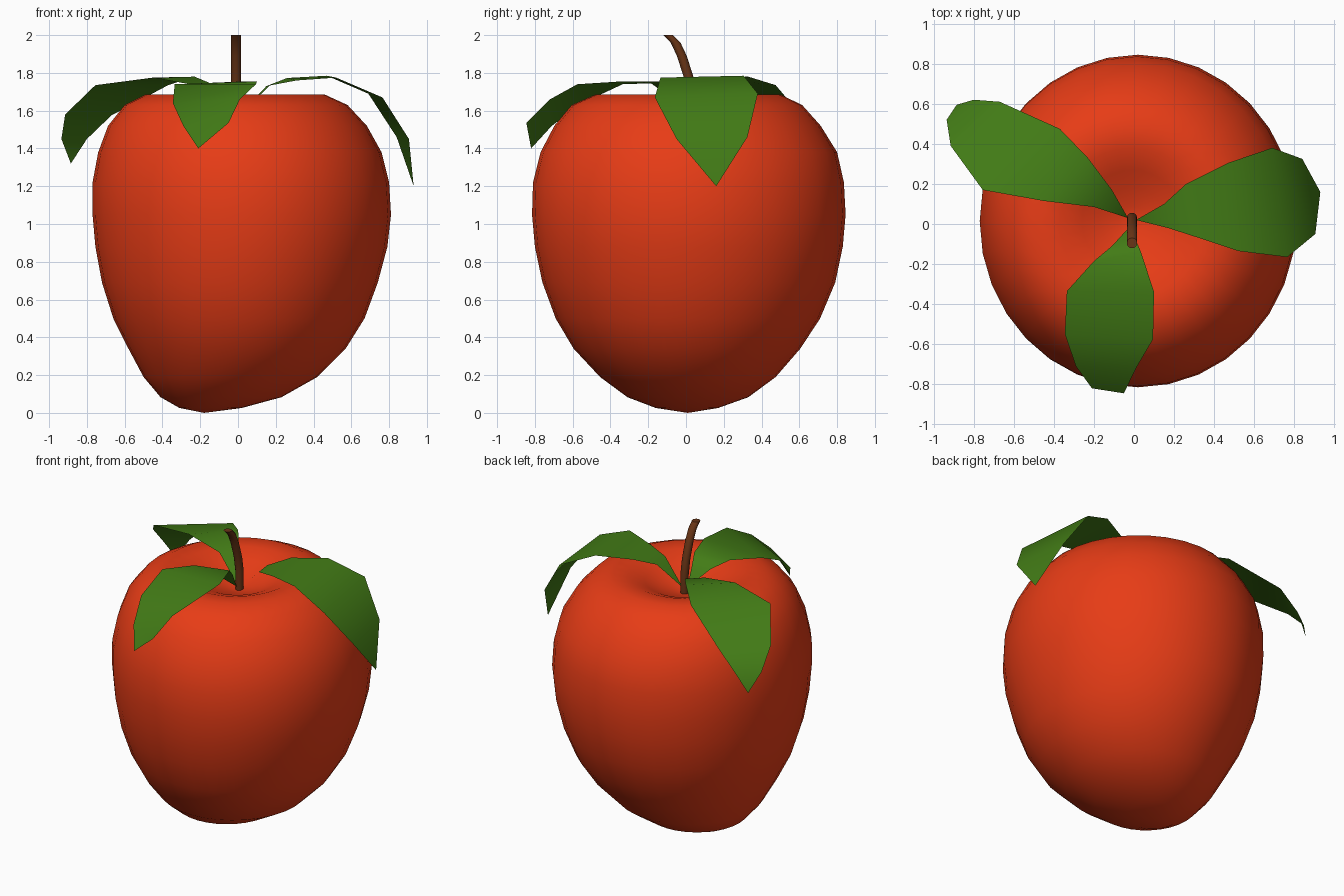
import bpy, bmesh
from math import cos, sin, pi


def material(name, rgb):
    m = bpy.data.materials.new(name)
    m.diffuse_color = (*rgb, 1)
    return m


def finish(bm, name, mat, recalc=True, sharp=False):
    if recalc:
        bmesh.ops.recalc_face_normals(bm, faces=bm.faces[:])
    for f in bm.faces:
        f.smooth = not (sharp and len(f.verts) > 4)
    if sharp:
        for f in bm.faces:
            if len(f.verts) > 4:
                for e in f.edges:
                    e.smooth = False
    me = bpy.data.meshes.new(name)
    bm.to_mesh(me)
    bm.free()
    me.materials.append(mat)
    ob = bpy.data.objects.new(name, me)
    bpy.context.collection.objects.link(ob)
    return ob


def loft(bm, rings, sides):
    """Bridge level elliptical rings given as (cx, cy, z, rx, ry)."""
    loops = []
    for cx, cy, z, rx, ry in rings:
        loops.append([bm.verts.new((cx + rx * cos(2 * pi * i / sides),
                                    cy + ry * sin(2 * pi * i / sides), z))
                      for i in range(sides)])
    for a, b in zip(loops, loops[1:]):
        for i in range(sides):
            j = (i + 1) % sides
            bm.faces.new((a[i], a[j], b[j], b[i]))
    return loops


def fan(bm, loop, tip):
    v = bm.verts.new(tip)
    for i in range(len(loop)):
        bm.faces.new((loop[i], loop[(i + 1) % len(loop)], v))


red = material("fruit_red", (0.80, 0.045, 0.008))
green = material("leaf_green", (0.055, 0.20, 0.008))
brown = material("stem_brown", (0.14, 0.035, 0.008))

# Fruit body: lopsided bottom, wide shoulders, dimple on top
body = [
    (-0.145, 0.005, 0.026, 0.165, 0.165), (-0.09, 0.01, 0.083, 0.32, 0.32),
    (-0.04, 0.01, 0.19, 0.46, 0.465), (-0.005, 0.005, 0.34, 0.575, 0.60),
    (0.005, 0.01, 0.50, 0.665, 0.70), (0.01, 0.015, 0.69, 0.73, 0.775),
    (0.018, 0.015, 0.88, 0.773, 0.815), (0.02, 0.015, 1.05, 0.79, 0.83),
    (0.015, 0.013, 1.22, 0.785, 0.823), (0.01, 0.015, 1.38, 0.75, 0.785),
    (-0.003, 0.008, 1.52, 0.685, 0.705), (-0.01, 0.005, 1.63, 0.59, 0.61),
    (-0.015, 0.01, 1.685, 0.475, 0.49), (-0.012, 0.01, 1.68, 0.36, 0.37),
    (-0.01, 0.015, 1.635, 0.25, 0.255), (-0.01, 0.02, 1.59, 0.16, 0.16),
    (-0.01, 0.02, 1.565, 0.07, 0.07),
]
bm = bmesh.new()
loops = loft(bm, body, 32)
fan(bm, loops[0], (-0.18, 0.01, 0))
fan(bm, loops[-1], (-0.01, 0.02, 1.55))
finish(bm, "fruit", red)

# Curved stem with a level cut top
bm = bmesh.new()
path = [(0.03, 1.53), (0.03, 1.68), (0.013, 1.78), (-0.022, 1.89),
        (-0.055, 1.96), (-0.095, 2.0)]
loops = loft(bm, [(-0.01, y, z, 0.026, 0.026) for y, z in path], 12)
bm.faces.new(loops[0])
bm.faces.new(loops[-1])
finish(bm, "stem", brown, sharp=True)


# Leaves: paired edge points from base to an optional pointed tip
def leaf(name, base, rows, tip=None):
    bm = bmesh.new()
    b = bm.verts.new(base)
    pairs = [(bm.verts.new(l), bm.verts.new(r)) for l, r in rows]
    bm.faces.new((b, pairs[0][1], pairs[0][0]))
    for (l0, r0), (l1, r1) in zip(pairs, pairs[1:]):
        bm.faces.new((l0, r0, r1, l1))
    if tip:
        bm.faces.new((pairs[-1][0], pairs[-1][1], bm.verts.new(tip)))
    bm.normal_update()
    if sum(f.normal.z * f.calc_area() for f in bm.faces) < 0:
        bmesh.ops.reverse_faces(bm, faces=bm.faces[:])
    finish(bm, name, green, recalc=False)


leaf("right_leaf", (0.01, 0.02, 1.58), [
    ((0.15, 0.10, 1.73), (0.17, -0.02, 1.735)),
    ((0.26, 0.20, 1.773), (0.31, -0.065, 1.76)),
    ((0.47, 0.305, 1.785), (0.52, -0.135, 1.775)),
    ((0.69, 0.38, 1.69), (0.765, -0.165, 1.67)),
    ((0.84, 0.325, 1.46), (0.905, -0.05, 1.45))], (0.93, 0.16, 1.2))

leaf("left_leaf", (-0.03, 0.03, 1.58), [
    ((-0.20, 0.085, 1.73), (-0.11, 0.17, 1.73)),
    ((-0.45, 0.115, 1.775), (-0.23, 0.33, 1.78)),
    ((-0.755, 0.17, 1.735), (-0.37, 0.475, 1.735)),
    ((-0.915, 0.39, 1.58), (-0.67, 0.61, 1.575)),
    ((-0.935, 0.52, 1.45), (-0.80, 0.62, 1.45))], (-0.885, 0.595, 1.32))

leaf("front_leaf", (-0.01, 0.0, 1.58), [
    ((-0.11, -0.11, 1.69), (0.0, -0.06, 1.69)),
    ((-0.20, -0.185, 1.745), (0.035, -0.14, 1.755)),
    ((-0.335, -0.335, 1.74), (0.10, -0.34, 1.755)),
    ((-0.345, -0.55, 1.64), (0.095, -0.575, 1.74)),
    ((-0.29, -0.71, 1.52), (0.01, -0.72, 1.66)),
    ((-0.21, -0.82, 1.40), (-0.05, -0.845, 1.535))])
